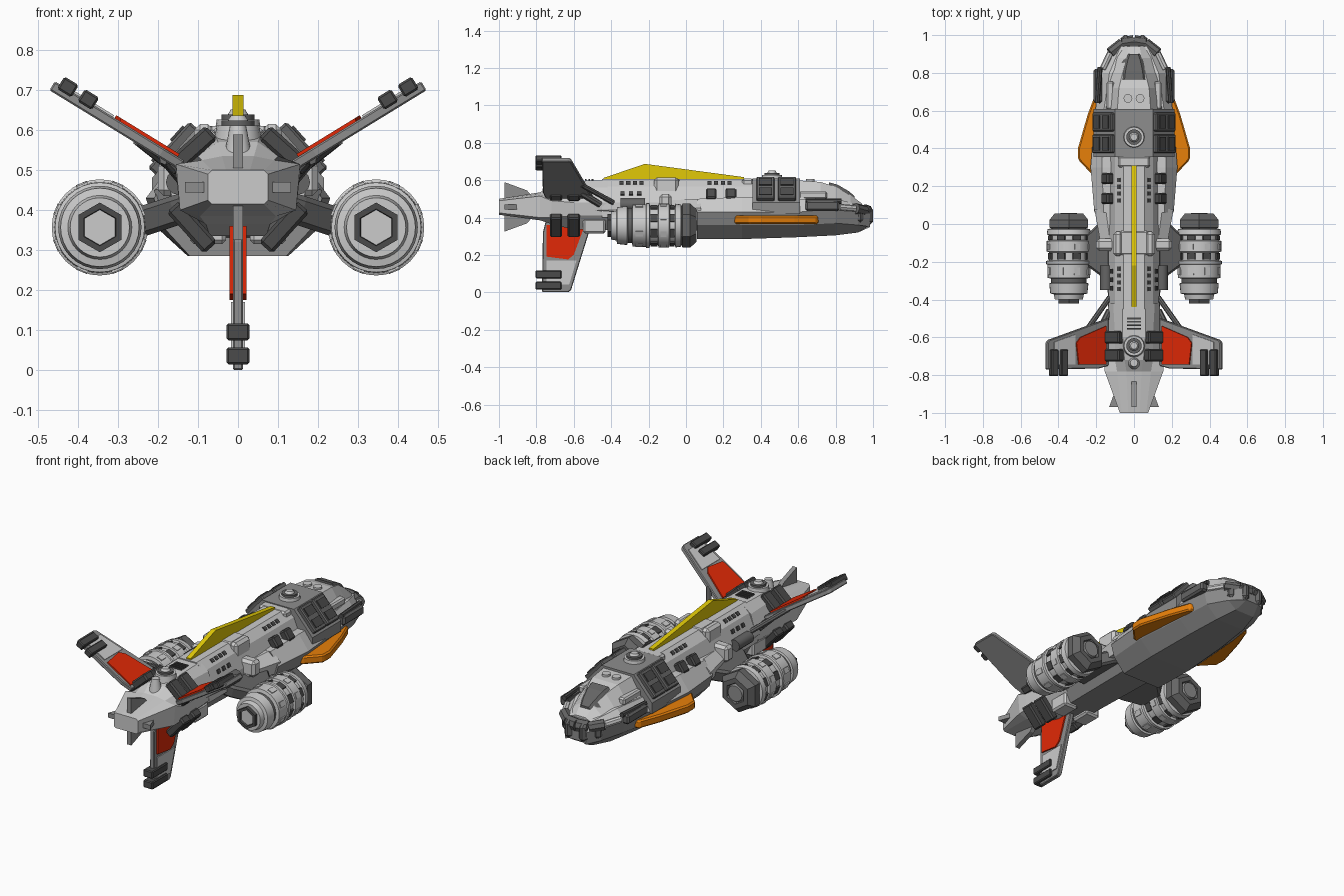
import bpy, bmesh, math
from mathutils import Matrix, Vector

if "Cube" in bpy.data.objects:
    bpy.data.objects.remove(bpy.data.objects["Cube"])


def material(name, r, g, b):
    m = bpy.data.materials.new(name)
    m.diffuse_color = (r, g, b, 1)
    m.use_nodes = True
    m.node_tree.nodes["Principled BSDF"].inputs["Base Color"].default_value = m.diffuse_color
    return m


LIGHT = material("light grey", 0.60, 0.60, 0.60)
MID = material("mid grey", 0.27, 0.27, 0.27)
DARK = material("dark grey", 0.13, 0.13, 0.13)
BLACK = material("charcoal", 0.07, 0.07, 0.07)
YELLOW = material("yellow", 0.75, 0.58, 0.002)
ORANGE = material("orange", 0.82, 0.22, 0.003)
RED = material("red", 0.76, 0.022, 0.002)


def finish(name, bm, mat, mirror=False, bevel=0, smooth=False):
    bmesh.ops.recalc_face_normals(bm, faces=bm.faces[:])
    me = bpy.data.meshes.new(name)
    bm.to_mesh(me)
    bm.free()
    me.materials.append(mat)
    ob = bpy.data.objects.new(name, me)
    bpy.context.collection.objects.link(ob)
    if smooth:
        bpy.ops.object.select_all(action='DESELECT')
        ob.select_set(True)
        bpy.context.view_layer.objects.active = ob
        bpy.ops.object.shade_smooth_by_angle(angle=math.radians(35))
    if bevel:
        b = ob.modifiers.new("bevel", 'BEVEL')
        b.width, b.segments, b.limit_method = bevel, 1, 'ANGLE'
    if mirror:
        ob.modifiers.new("mirror", 'MIRROR')
    return ob


def skin(rings):
    bm = bmesh.new()
    vs = [[bm.verts.new(p) for p in r] for r in rings]
    n = len(vs[0])
    for a, b in zip(vs, vs[1:]):
        for i in range(n):
            bm.faces.new((a[i], a[(i + 1) % n], b[(i + 1) % n], b[i]))
    bm.faces.new(vs[0])
    bm.faces.new(vs[-1])
    return bm


def loft(name, mat, sections, **kw):
    """Sections are (y, right-hand half of the outline as x,z points)."""
    rings = [[(x, y, z) for x, z in h] + [(-x, y, z) for x, z in reversed(h)] for y, h in sections]
    return finish(name, skin(rings), mat, **kw)


def prism(name, mat, outline, t, mtx=Matrix(), offset=0, **kw):
    """Outline in local x,y, thickness t along local z, then placed by mtx."""
    rings = [[mtx @ Vector((x, y, offset + s * t / 2)) for x, y in outline] for s in (-1, 1)]
    return finish(name, skin(rings), mat, **kw)


def boxes(name, mat, items, mtx=Matrix(), roll=0, **kw):
    """Items are (centre, size); roll turns each box about y."""
    bm = bmesh.new()
    for c, s in items:
        m = mtx @ Matrix.Translation(c) @ Matrix.Rotation(math.radians(roll), 4, 'Y')
        bmesh.ops.create_cube(bm, size=1, matrix=m @ Matrix.Diagonal((*s, 1)))
    return finish(name, bm, mat, **kw)


def rod(name, mat, a, b, r1, r2=None, n=16, **kw):
    a, b = Vector(a), Vector(b)
    m = Matrix.Translation((a + b) / 2) @ (b - a).to_track_quat('Z', 'Y').to_matrix().to_4x4()
    bm = bmesh.new()
    bmesh.ops.create_cone(bm, cap_ends=True, segments=n, radius1=r1, radius2=r1 if r2 is None else r2,
                          depth=(b - a).length, matrix=m)
    return finish(name, bm, mat, smooth=n > 8, **kw)


def turned(name, mat, profile, cx, cz, n=32, **kw):
    """Revolve (y, radius) points about a line along y; first corner points up."""
    rings = [[(cx + r * math.sin(math.tau * i / n), y, cz + r * math.cos(math.tau * i / n))
              for i in range(n)] for y, r in profile]
    return finish(name, skin(rings), mat, smooth=n > 8, **kw)


# Front lower hull: grey belly, light upper deck
hull = loft("lower_hull", LIGHT, [
    (y, [(wt, zt), (w, zm), (w * .9, zm - .07), (wb, zb)]) for y, wt, w, wb, zt, zm, zb in (
        (.06, .16, .21, .12, .50, .43, .285), (.30, .17, .23, .125, .51, .43, .285),
        (.60, .16, .205, .11, .50, .43, .295), (.80, .13, .18, .09, .50, .44, .305),
        (.92, .08, .125, .06, .47, .43, .32), (.985, .04, .07, .04, .45, .42, .36))])
hull.data.materials.append(MID)
for f in hull.data.polygons:
    f.material_index = int(f.center.z < .425)
loft("hull_shoulder", LIGHT, [(-.14, [(.12, .49), (.17, .46), (.16, .40)]),
                              (.08, [(.15, .50), (.21, .45), (.19, .38)])])

# Upper fuselage, cockpit hump and canopy
loft("upper_fuselage", LIGHT, [(y, [(.055, .605), (.10, .565), (.135, .48), (.135, .40)]) for y in (-.45, .38)])
loft("cockpit_hump", LIGHT, [(.58, [(.09, .60), (.15, .50), (.15, .44)]), (.72, [(.08, .59), (.14, .50), (.14, .44)]),
                             (.80, [(.06, .565), (.12, .49), (.12, .44)]), (.88, [(.04, .52), (.09, .48), (.09, .44)]),
                             (.94, [(.03, .475), (.06, .46), (.06, .44)])])
loft("canopy", DARK, [(.765, [(.05, .588), (.098, .53)]), (.81, [(.045, .576), (.088, .515)]),
                      (.87, [(.032, .541), (.065, .50)]), (.90, [(.022, .516), (.042, .49)])])
rod("cockpit_hatch", LIGHT, (.032, .665, .58), (.032, .665, .605), .023, mirror=True)
boxes("cockpit_side_trim", LIGHT, [((.125, .68, .52), (.04, .15, .04))], mirror=True, bevel=.008)

# Mid and rear body
loft("rear_body", MID, [(.07, [(.13, .48), (.15, .42), (.09, .33)]), (-.52, [(.11, .50), (.135, .44), (.08, .335)])])
loft("tail_body", LIGHT, [(-.42, [(.06, .60), (.11, .56), (.135, .48), (.13, .41), (.07, .335)]),
                          (-.60, [(.06, .595), (.10, .56), (.15, .48), (.14, .41), (.07, .335)]),
                          (-.72, [(.05, .57), (.10, .535), (.155, .49), (.145, .40), (.08, .365)]),
                          (-.78, [(.04, .535), (.09, .525), (.155, .515), (.145, .40), (.095, .385)]),
                          (-1.0, [(.03, .50), (.065, .50), (.075, .49), (.075, .425), (.065, .415)])])
boxes("clamp_band", LIGHT, [((.085, -.105, .565), (.05, .13, .10)), ((.15, -.11, .48), (.10, .065, .09))],
      mirror=True, bevel=.015)
boxes("top_saddle", LIGHT, [((0, -.1, .59), (.15, .13, .04)), ((0, .33, .585), (.17, .06, .045))], bevel=.01)
boxes("rear_vents", BLACK, [((0, -.50 - .018 * i, .601), (.075, .009, .008)) for i in range(4)])
rod("side_tank", DARK, (.148, -.35, .47), (.148, -.22, .47), .032, n=12, mirror=True)
boxes("belly_box", LIGHT, [((.075, -.49, .355), (.09, .12, .08))], mirror=True, bevel=.01)

# Armoured collar with sloped panels behind the cockpit
loft("collar", MID, [(y, [(.10, .61), (.215, .48), (.215, .42)]) for y in (.355, .61)])
ys = (.425, .54)
boxes("collar_panels", DARK, [((.160, y, .552), (.155, .098, .035)) for y in ys], roll=48, mirror=True, bevel=.006)
boxes("collar_windows", BLACK, [((.173 + d * .67, y, .564 - d * .74), (.048, .07, .012))
                                for y in ys for d in (-.035, .035)], roll=48, mirror=True)

# Side windows and portholes
boxes("side_hatches", BLACK, [((.14, y, .52), (.065, .058, .045)) for y in (.24, .135)], roll=55, mirror=True, bevel=.008)
boxes("portholes", BLACK, [((.079, y0 + .036 * i, .583), (.022, .022, .012)) for y0 in (-.345, .125) for i in range(4)],
      roll=42, mirror=True)
boxes("side_slots", BLACK, [((.116, -.34 + .045 * i, .53), (.022, .022, .012)) for i in range(3)], roll=65, mirror=True)

# Spine fin: local x,y become world y,z
UPRIGHT = Matrix(((0, 0, 1, 0), (1, 0, 0, 0), (0, 1, 0, 0), (0, 0, 0, 1)))
prism("spine_fin", YELLOW, [(-.44, .59), (-.44, .612), (-.22, .687), (.31, .616), (.31, .59)], .027, UPRIGHT)

# Turrets and rear dome
for tag, y, z in (("front", .46, .605), ("rear", -.645, .59)):
    rod(tag + "_turret_base", LIGHT, (0, y, z - .02), (0, y, z + .022), .06, .053)
    rod(tag + "_turret_ring", DARK, (0, y, z + .02), (0, y, z + .034), .041)
    rod(tag + "_turret_cap", LIGHT, (0, y, z + .03), (0, y, z + .046), .028, .018)
rod("rear_dome", LIGHT, (0, -.735, .54), (0, -.735, .612), .034, .02)

# Nose bumper, nose blocks and side pods
path = [(.165, .82, .455), (.125, .905, .448), (.062, .955, .435), (0, .965, .435)]
for i, (mat, r) in enumerate(((LIGHT, .018), (DARK, .03), (DARK, .035))):
    rod("nose_bumper_%d" % i, mat, path[i], path[i + 1], r, n=8, mirror=True)
boxes("nose_blocks", DARK, [((.045, .955, .41), (.05, .09, .10)), ((.10, .905, .405), (.04, .09, .07))],
      mirror=True, bevel=.018)
boxes("side_pod", DARK, [((.192, .73, .462), (.045, .18, .055))], mirror=True, bevel=.01)
rod("side_pod_gun", BLACK, (.195, .64, .487), (.18, .83, .487), .014, n=8, mirror=True)

# Orange side fins
prism("orange_fin", ORANGE, [(.17, .71), (.20, .70), (.245, .58), (.297, .40), (.295, .34), (.22, .26), (.17, .26)],
      .046, Matrix.Translation((0, 0, .388)), mirror=True, bevel=.008)

# Engine pylons and engines
prism("pylon", DARK, [(.09, .05), (.17, .02), (.27, -.07), (.27, -.21), (.17, -.28), (.09, -.31)], .075,
      Matrix.Translation((0, 0, .45)) @ Matrix.Rotation(math.radians(18), 4, 'Y'), mirror=True, bevel=.012)
CX, CZ = .345, .357
turned("engine_shell", LIGHT, [(-.40, .062), (-.40, .074), (-.372, .08), (-.368, .098), (-.315, .104), (-.31, .09),
                               (-.29, .09), (-.285, .112), (-.215, .114), (-.212, .12), (-.196, .12), (-.192, .105),
                               (-.15, .105), (-.146, .117), (-.09, .117), (-.086, .105), (-.06, .105), (-.056, .117),
                               (-.028, .113), (-.022, .09)], CX, CZ, mirror=True)
turned("engine_gap_ring", DARK, [(-.312, .094), (-.288, .094)], CX, CZ, mirror=True)
turned("engine_exhaust_ring", BLACK, [(-.36, .062), (-.42, .062), (-.42, .046), (-.40, .043)], CX, CZ, 6, mirror=True)
turned("engine_exhaust_core", LIGHT, [(-.36, .046), (-.408, .046)], CX, CZ, 6, mirror=True)
turned("engine_intake", DARK, [(-.03, .095), (-.018, .118), (.022, .118), (.055, .088), (.055, .06), (.035, .052)],
       CX, CZ, 6, mirror=True)
turned("engine_intake_hub", MID, [(.02, .05), (.042, .05), (.057, .044), (.057, .022)], CX, CZ, 16, mirror=True)
for i in range(8):
    spin = Matrix.Translation((CX, 0, CZ)) @ Matrix.Rotation(math.tau * (i + .5) / 8, 4, 'Y')
    boxes("engine_vents_%d" % i, BLACK, [((0, -.171, .103), (.045, .036, .016)), ((0, -.073, .103), (.045, .024, .016))],
          spin, mirror=True)
    boxes("engine_ribs_%d" % i, LIGHT, [((.0, -.12, .112), (.03, .03, .016)), ((0, -.25, .11), (.03, .04, .014))],
          spin, mirror=True)

# Tail wings: two raised, one hanging below, all from the same shape
WING = [(0, -.50), (.37, -.615), (.38, -.63), (.38, -.77), (.06, -.765), (0, -.75)]
PLATE = [(.21, -.585), (.34, -.625), (.34, -.745), (.21, -.745)]
PATCH = [(.02, -.540), (.18, -.60), (.205, -.63), (.19, -.745), (.02, -.745)]
upper = Matrix.Translation((.14, 0, .512)) @ Matrix.Rotation(math.radians(-31.5), 4, 'Y')
lower = Matrix.Translation((0, 0, .381)) @ Matrix.Rotation(math.radians(90), 4, 'Y')
for tag, m, mir, sides, gt in (("upper_wing", upper, True, (1,), .036), ("lower_fin", lower, False, (1, -1), .058)):
    prism(tag, MID, WING, .026, m, mirror=mir, bevel=.004)
    for s in sides:
        prism(tag + "_plate", LIGHT, PLATE, .006, m, s * .015, mirror=mir)
        prism(tag + "_red_patch", RED, PATCH, .009, m, s * .0165, mirror=mir)
    off = .018 if mir else 0
    boxes(tag + "_guns", BLACK, [((u, -.735, off), (.042, .14, gt)) for u in (.285, .345)], m, mirror=mir, bevel=.005)

# Sloped panels round the tail, and wing struts
for tag, z, c, roll in (("upper", .548, .118, 42), ("lower", .358, .115, -48)):
    boxes(tag + "_tail_panels", BLACK, [((c, y, z), (.14, .066, .045)) for y in (-.60, -.695)],
          roll=roll, mirror=True, bevel=.008)
rod("wing_strut", DARK, (.13, -.39, .48), (.25, -.56, .575), .014, n=8, mirror=True)
rod("wing_strut_low", DARK, (.13, -.46, .47), (.18, -.56, .53), .018, n=8, mirror=True)

# Small stabilisers on the tail cone
for i, tag in enumerate(("right", "lower", "left", "upper")):
    m = Matrix.Translation((0, 0, .457)) @ Matrix.Rotation(math.pi / 2 * i, 4, 'Y')
    prism(tag + "_stabiliser", MID, [(.03, -.80), (.088, -.85), (.132, -.97), (.03, -.97)], .026, m)
